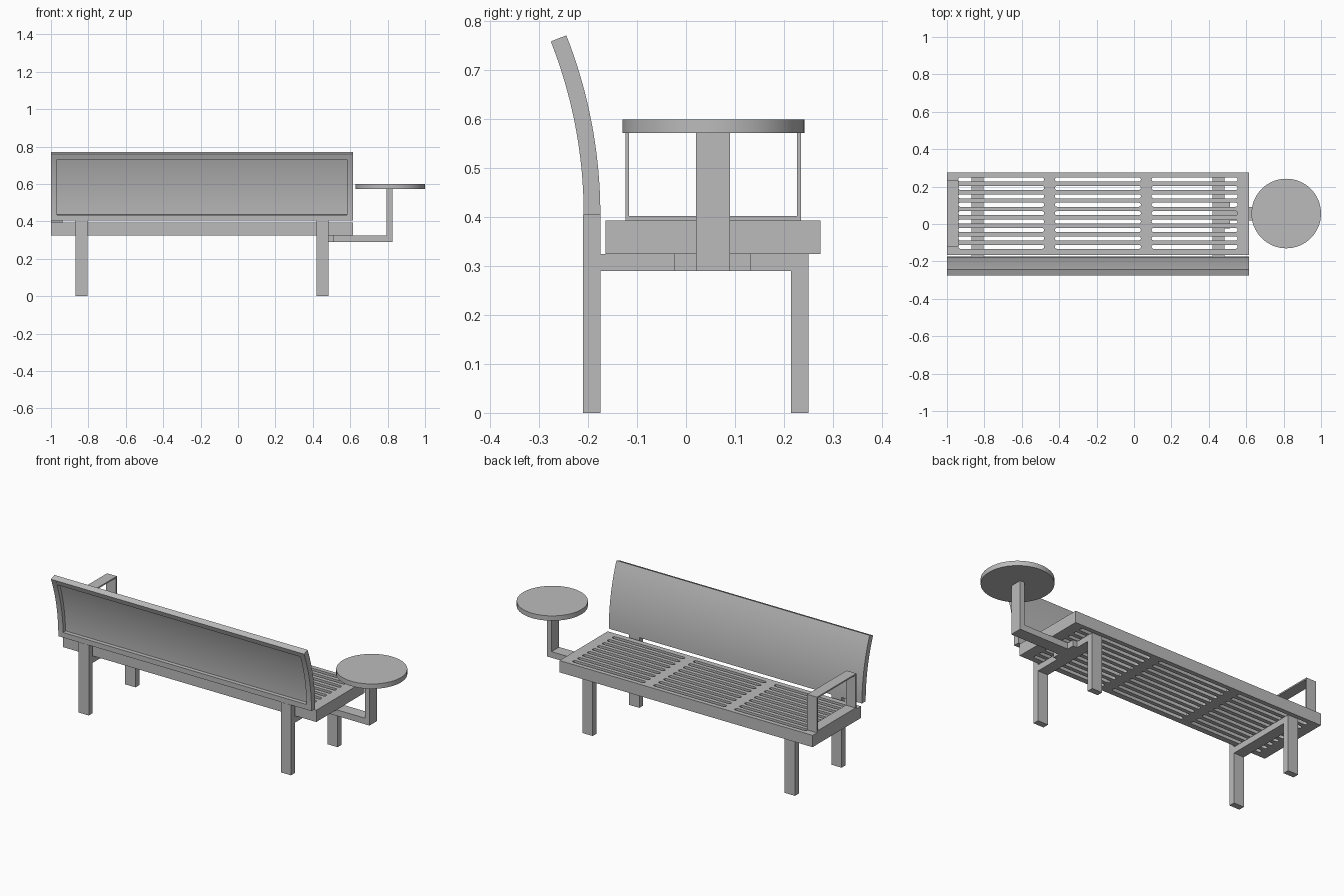
import bpy, bmesh
from math import sin, cos, pi, radians

cube = bpy.data.objects.get("Cube")
if cube:
    bpy.data.objects.remove(cube, do_unlink=True)

metal = bpy.data.materials.new("grey metal")
metal.use_nodes = True
metal.diffuse_color = (0.5, 0.5, 0.5, 1)
metal.node_tree.nodes["Principled BSDF"].inputs["Base Color"].default_value = (0.5, 0.5, 0.5, 1)


def add_object(name, data):
    ob = bpy.data.objects.new(name, data)
    bpy.context.collection.objects.link(ob)
    data.materials.append(metal)
    return ob


def select_only(ob):
    bpy.ops.object.select_all(action="DESELECT")
    ob.select_set(True)
    bpy.context.view_layer.objects.active = ob


def smooth(ob):
    select_only(ob)
    bpy.ops.object.shade_smooth_by_angle(angle=radians(30))


def prism(name, profile, x0, x1):
    """Extrude a closed (y, z) profile along x."""
    bm = bmesh.new()
    face = bm.faces.new([bm.verts.new((x0, y, z)) for y, z in profile])
    new = bmesh.ops.extrude_face_region(bm, geom=[face])["geom"]
    bmesh.ops.translate(bm, vec=(x1 - x0, 0, 0),
                        verts=[v for v in new if isinstance(v, bmesh.types.BMVert)])
    bmesh.ops.recalc_face_normals(bm, faces=bm.faces)
    me = bpy.data.meshes.new(name)
    bm.to_mesh(me)
    bm.free()
    return add_object(name, me)


def box(name, x, y, z):
    return prism(name, [(y[0], z[0]), (y[1], z[0]), (y[1], z[1]), (y[0], z[1])], *x)


LEFT, RIGHT = 0.615, -1.0

# Seat slab with three columns of rounded slots
curve = bpy.data.curves.new("seat", "CURVE")
curve.dimensions = "2D"
curve.fill_mode = "BOTH"
curve.extrude = 0.034


def add_loop(points):
    spline = curve.splines.new("POLY")
    spline.points.add(len(points) - 1)
    for p, (x, y) in zip(spline.points, points):
        p.co = (x, y, 0, 1)
    spline.use_cyclic_u = True


add_loop([(RIGHT, -0.165), (LEFT, -0.165), (LEFT, 0.275), (RIGHT, 0.275)])
slot_r = 0.011
for col in range(3):
    x0 = -0.94 + col * 0.517
    for row in range(9):
        y = 0.238 - row * 0.045
        loop = []
        for cx, start in ((x0 + 0.46 - slot_r, -pi / 2), (x0 + slot_r, pi / 2)):
            for i in range(7):
                a = start + pi * i / 6
                loop.append((cx + slot_r * cos(a), y + slot_r * sin(a)))
        add_loop(loop)
seat = add_object("seat", curve)
seat.location.z = 0.359
select_only(seat)
bpy.ops.object.convert(target="MESH")
smooth(bpy.context.object)


# Curved backrest: thin panel with a raised rim on its outer side
def curved_slab(name, x0, x1, r0, r1, a0, a1, steps=16):
    angles = [a0 + (a1 - a0) * i / steps for i in range(steps + 1)]
    arc = [(r0, a) for a in angles] + [(r1, a) for a in reversed(angles)]
    ob = prism(name, [(-1.175 + r * cos(a), 0.405 + r * sin(a)) for r, a in arc], x0, x1)
    smooth(ob)


top, lip = radians(21.5), 0.031
curved_slab("backrest_panel", RIGHT, LEFT, 0.988, 1.0, 0, top)
curved_slab("backrest_rim_right", RIGHT, RIGHT + lip, 0.966, 0.988, 0, top)
curved_slab("backrest_rim_left", LEFT - lip, LEFT, 0.966, 0.988, 0, top)
curved_slab("backrest_rim_bottom", RIGHT + lip, LEFT - lip, 0.966, 0.988, 0, lip, 2)
curved_slab("backrest_rim_top", RIGHT + lip, LEFT - lip, 0.966, 0.988, top - lip, top, 2)

# Leg frames
for side, x in (("right", (-0.87, -0.805)), ("left", (0.42, 0.485))):
    box("rear_leg_" + side, x, (0.215, 0.25), (0, 0.325))
    box("backrest_leg_" + side, x, (-0.21, -0.175), (0, 0.405))
    box("cross_beam_" + side, x, (-0.175, 0.215), (0.29, 0.325))

# Flat-bar armrest loop
arm_x, bar = (RIGHT, -0.938), 0.008
box("armrest_base", arm_x, (-0.124, 0.235), (0.393, 0.402))
box("armrest_top", arm_x, (-0.124, 0.235), (0.59, 0.598))
box("armrest_post_inner", arm_x, (-0.124, -0.124 + bar), (0.402, 0.59))
box("armrest_post_outer", arm_x, (0.235 - bar, 0.235), (0.402, 0.59))

# Side table on a bent bracket
box("table_mount", (0.485, 0.512), (-0.023, 0.132), (0.29, 0.325))
box("table_arm", (0.512, 0.795), (0.02, 0.09), (0.29, 0.325))
box("table_post", (0.795, 0.825), (0.02, 0.09), (0.29, 0.572))
bm = bmesh.new()
bmesh.ops.create_cone(bm, cap_ends=True, segments=64, radius1=0.186, radius2=0.186, depth=0.028)
disc = bpy.data.meshes.new("table_top")
bm.to_mesh(disc)
bm.free()
table = add_object("table_top", disc)
table.location = (0.814, 0.056, 0.586)
smooth(table)
